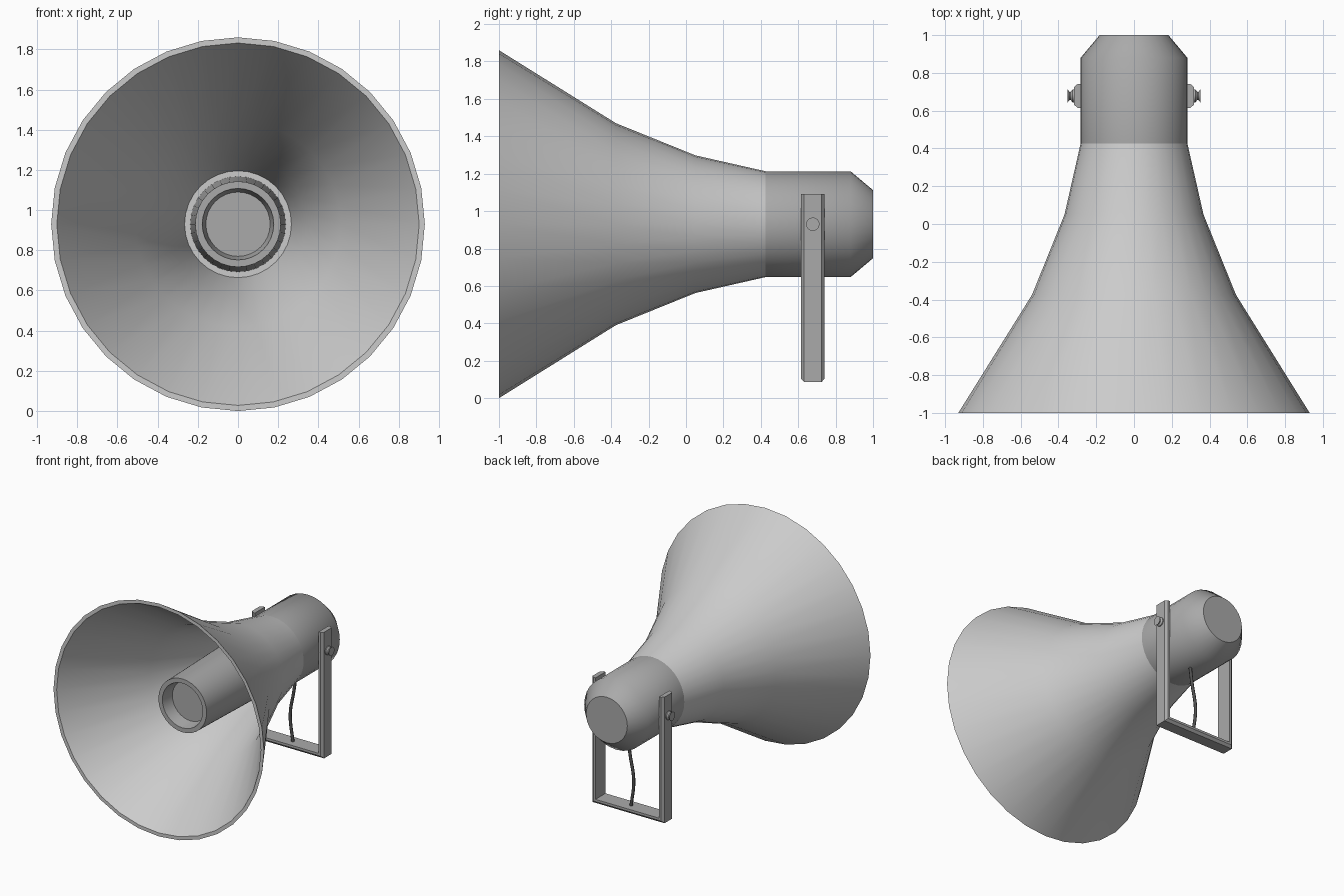
import bpy, bmesh, math
from mathutils import Vector

if "Cube" in bpy.data.objects:
    bpy.data.objects.remove(bpy.data.objects["Cube"])

AXIS_Z = 0.93


def material(name, v):
    m = bpy.data.materials.new(name)
    m.diffuse_color = (v, v, v, 1)
    m.use_nodes = True
    m.node_tree.nodes["Principled BSDF"].inputs["Base Color"].default_value = m.diffuse_color
    return m


DARK = material("dark_grey", 0.4)
BLACK = material("cable_grey", 0.08)


def finish(name, bm, mat=None, angle=45):
    bmesh.ops.recalc_face_normals(bm, faces=bm.faces)
    me = bpy.data.meshes.new(name)
    bm.to_mesh(me)
    bm.free()
    ob = bpy.data.objects.new(name, me)
    bpy.context.collection.objects.link(ob)
    if mat:
        me.materials.append(mat)
    bpy.ops.object.select_all(action='DESELECT')
    ob.select_set(True)
    bpy.context.view_layer.objects.active = ob
    bpy.ops.object.shade_smooth_by_angle(angle=math.radians(angle))
    return ob


def lathe(name, profile, place, n=32, mat=None, closed=False):
    """Revolve (position, radius) points; place maps (position, u, v) to a point."""
    bm = bmesh.new()
    rings = []
    for p, r in profile:
        rings.append([bm.verts.new(place(p, r * math.sin(2 * math.pi * i / n),
                                         r * math.cos(2 * math.pi * i / n)))
                      for i in range(n)])
    pairs = list(zip(rings, rings[1:]))
    if closed:
        pairs.append((rings[-1], rings[0]))
    else:
        bm.faces.new(rings[0])
        bm.faces.new(rings[-1])
    for a, b in pairs:
        for i in range(n):
            j = (i + 1) % n
            bm.faces.new((a[i], a[j], b[j], b[i]))
    return finish(name, bm, mat)


def along_y(p, u, v):
    return (u, p, AXIS_Z + v)


# Flared horn: outer wall, rear edge, throat floor, inner wall, rim
lathe("horn", [(-1, 0.93), (-0.375, 0.54), (0.05, 0.368), (0.425, 0.283),
               (0.425, 0.225), (0.40, 0.225), (0.40, 0.266), (0.045, 0.342),
               (-0.385, 0.512), (-1, 0.902)], along_y, closed=True)

# Driver housing at the rear
lathe("driver_housing", [(0.425, 0.283), (0.88, 0.283), (1.0, 0.182)], along_y, mat=DARK)

# Tapered inner tube with recessed end
lathe("inner_tube", [(0.41, 0.238), (-0.70, 0.213), (-0.70, 0.178), (-0.60, 0.16)],
      along_y, mat=DARK)

# U-shaped bracket: chamfered strip swept down, across and up
section = [(0, -0.063), (0.018, -0.063), (0.037, -0.046),
           (0.037, 0.046), (0.018, 0.063), (0, 0.063)]
XI, ZI, YB = 0.281, 0.122, 0.678
bm = bmesh.new()
stations = []
for side, top in ((-1, 1), (-1, 0), (1, 0), (1, 1)):
    stations.append([bm.verts.new((side * (XI + t), YB + y, 1.092 if top else ZI - t))
                     for t, y in section])
for a, b in zip(stations, stations[1:]):
    for i in range(6):
        j = (i + 1) % 6
        bm.faces.new((a[i], a[j], b[j], b[i]))
bm.faces.new(stations[0])
bm.faces.new(stations[-1])
finish("bracket", bm, DARK, 30)

# Pivot bolts on both sides
for side, label in ((-1, "left"), (1, "right")):
    lathe("bolt_" + label, [(0.27, 0.034), (0.325, 0.034), (0.335, 0.022),
                            (0.342, 0.022), (0.352, 0.036)],
          lambda p, u, v: (side * p, YB + u, AXIS_Z + v), n=16, mat=DARK)

# Cable hanging from the housing to the bracket
curve = bpy.data.curves.new("cable", 'CURVE')
curve.dimensions = '3D'
curve.bevel_depth = 0.012
curve.bevel_resolution = 2
curve.resolution_u = 6
curve.use_fill_caps = True
sp = curve.splines.new('BEZIER')
points = [(0.04, YB, 0.68), (0.02, YB, 0.53), (-0.013, YB, 0.33), (0.01, YB, 0.12)]
sp.bezier_points.add(len(points) - 1)
for bp, co in zip(sp.bezier_points, points):
    bp.co = Vector(co)
    bp.handle_left_type = bp.handle_right_type = 'AUTO'
curve.materials.append(BLACK)
bpy.context.collection.objects.link(bpy.data.objects.new("cable", curve))
